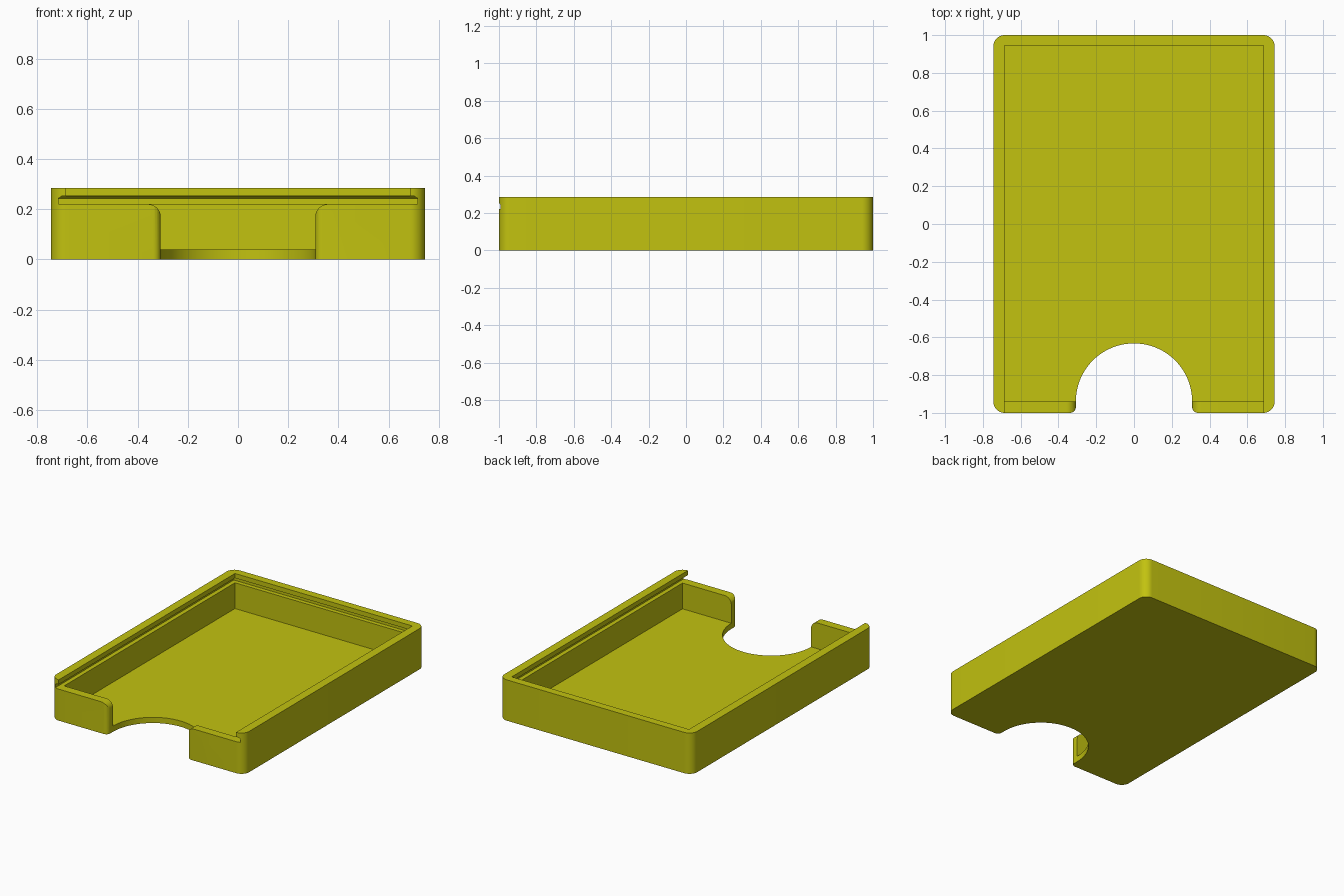
import bpy, bmesh, math

if "Cube" in bpy.data.objects:
    bpy.data.objects.remove(bpy.data.objects["Cube"])

mat = bpy.data.materials.new("olive_yellow")
mat.diffuse_color = (0.54, 0.54, 0.005, 1)
mat.use_nodes = True
mat.node_tree.nodes["Principled BSDF"].inputs["Base Color"].default_value = mat.diffuse_color


def loft(name, rings):
    """Closed solid through matching rings of 3D points."""
    bm = bmesh.new()
    vs = [[bm.verts.new(p) for p in r] for r in rings]
    n = len(vs[0])
    bm.faces.new(vs[0])
    bm.faces.new(vs[-1])
    for a, b in zip(vs, vs[1:]):
        for i in range(n):
            bm.faces.new((a[i], a[(i + 1) % n], b[(i + 1) % n], b[i]))
    bmesh.ops.recalc_face_normals(bm, faces=bm.faces)
    me = bpy.data.meshes.new(name)
    bm.to_mesh(me)
    bm.free()
    ob = bpy.data.objects.new(name, me)
    bpy.context.collection.objects.link(ob)
    me.materials.append(mat)
    return ob


def rect(x, y0, y1, z):
    return [(-x, y0, z), (x, y0, z), (x, y1, z), (-x, y1, z)]


def arc(cx, cy, r, a0, a1, n):
    return [(cx + r * math.cos(math.radians(a0 + (a1 - a0) * i / n)),
             cy + r * math.sin(math.radians(a0 + (a1 - a0) * i / n))) for i in range(n + 1)]


W, H, R = 0.745, 0.285, 0.06

# Outer body with rounded vertical corners
outline = []
for cx, cy, a in ((W - R, 1 - R, 0), (R - W, 1 - R, 90), (R - W, R - 1, 180), (W - R, R - 1, 270)):
    outline += arc(cx, cy, R, a, a + 90, 10)
box = loft("sliding_lid_box", [[(x, y, z) for x, y in outline] for z in (0, H)])

# Card pocket, lid groove with sloped lip, and top opening
pocket = loft("pocket_cutter", [rect(0.685, -0.94, 0.945, z) for z in (0.04, 0.235)])
groove = loft("groove_cutter", [rect(0.715, -1.1, 0.975, 0.22), rect(0.715, -1.1, 0.975, 0.243),
                                rect(0.700, -1.1, 0.960, 0.253)])
opening = loft("opening_cutter", [rect(0.685, -1.1, 0.945, z) for z in (0.24, 0.4)])

# Thumb notch: half round through the floor, flared at the front edge
T, F = 0.308, 0.03
half = arc(T + F, -1 + F, F, 270, 180, 6)
plan = [(T + F, -1.1)] + half + arc(0, -0.94, T, 0, 180, 40)
plan += [(-x, y) for x, y in reversed(half)] + [(-T - F, -1.1)]
thumb = loft("thumb_cutter", [[(x, y, z) for x, y in plan] for z in (-0.1, 0.4)])

# Rounded upper corners of the front wall beside the notch
E = 0.05
side = arc(T + E, 0.22 - E, E, 180, 90, 8)
prof = [(T - 0.02, 0.1), (T, 0.1)] + side + [(T + E, 0.23), (T - 0.02, 0.23)]
rounds = [loft("wall_round_cutter", [[(s * x, y, z) for x, z in prof] for y in (-1.1, -0.92)])
          for s in (1, -1)]

# Carve the box
bpy.context.view_layer.objects.active = box
for cutter in [pocket, groove, opening, thumb] + rounds:
    mod = box.modifiers.new("cut", "BOOLEAN")
    mod.operation, mod.solver, mod.object = "DIFFERENCE", "EXACT", cutter
    bpy.ops.object.modifier_apply(modifier=mod.name)
    bpy.data.objects.remove(cutter)

box.select_set(True)
bpy.ops.object.shade_smooth_by_angle(angle=math.radians(30))
